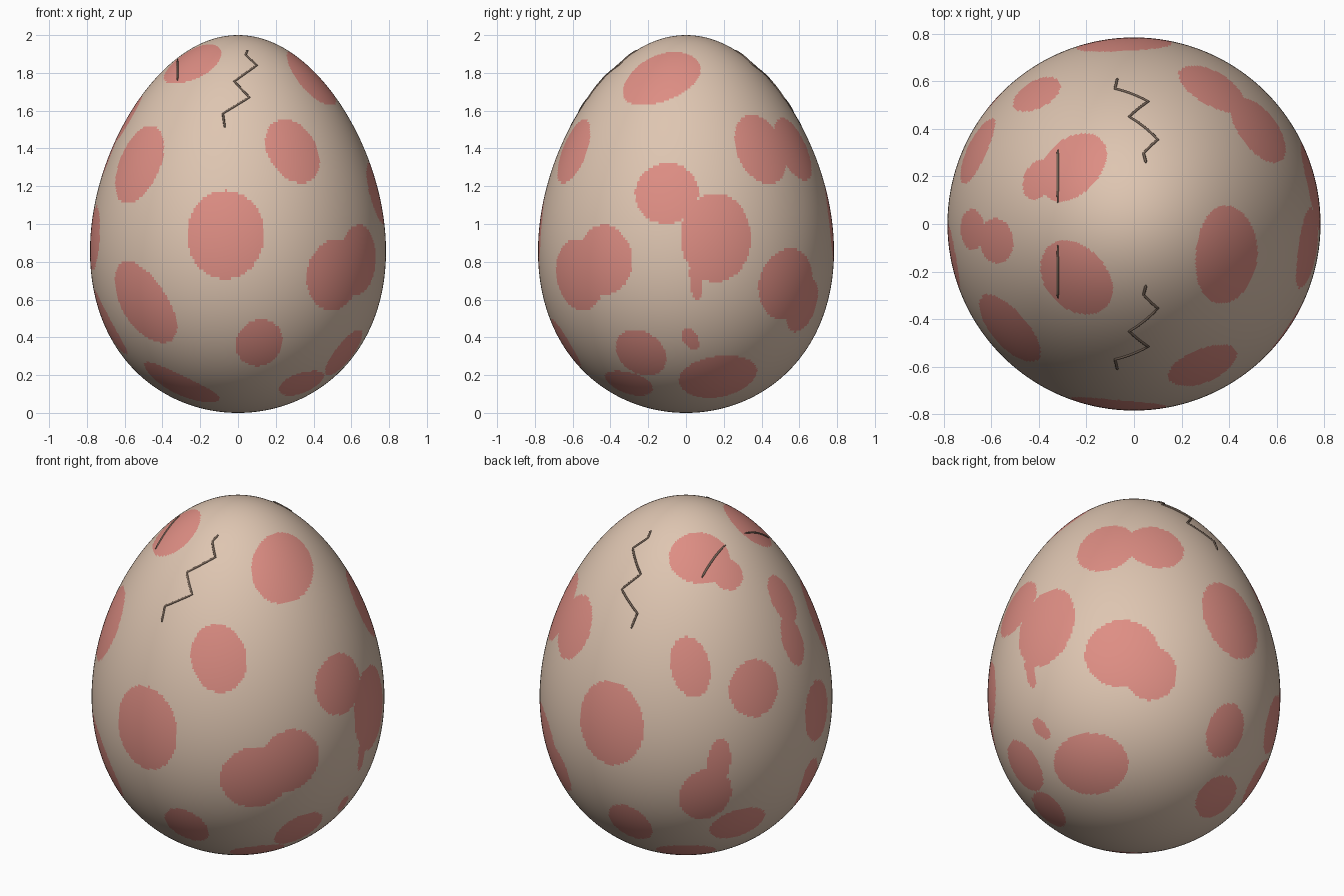
import bpy
import bmesh
from math import acos, cos, sin, sqrt, radians
from mathutils import Vector

WIDTH, TAPER = 0.775, 0.15

cube = bpy.data.objects.get("Cube")
if cube:
    bpy.data.objects.remove(cube, do_unlink=True)


def make_material(name, rgb):
    material = bpy.data.materials.new(name)
    material.use_nodes = True
    colour = (*rgb, 1.0)
    material.diffuse_color = colour
    shader = material.node_tree.nodes["Principled BSDF"]
    shader.inputs["Base Color"].default_value = colour
    shader.inputs["Roughness"].default_value = 0.7
    return material


shell_cream = make_material("shell cream", (0.73, 0.56, 0.44))
spot_pink = make_material("spot pink", (0.73, 0.27, 0.23))
crack_brown = make_material("crack brown", (0.17, 0.12, 0.09))


def egg_radius(z):
    """Horizontal radius of the egg at a height."""
    u = z - 1
    return WIDTH * sqrt(max(0, 1 - u * u)) * (1 - TAPER * u)


def egg_point(azimuth, polar):
    """Point on the egg surface; azimuth runs from +x towards +y."""
    radius = WIDTH * sin(polar) * (1 - TAPER * cos(polar))
    return Vector((radius * cos(azimuth), radius * sin(azimuth), 1 + cos(polar)))


# Spots: azimuth in degrees, height, half width, half height, lean in degrees
front_spots = [
    (-95, .945, .205, .235, 0),
    (-64, 1.39, .15, .185, -15),
    (-140, 1.32, .175, .22, 5),
    (-48, .73, .19, .19, 0),
    (-34, .81, .17, .185, 0),
    (-133, .58, .165, .25, -35),
    (-80, .365, .125, .145, 0),
    (-134, .14, .12, .22, -42),
    (-42, .15, .15, .11, 0),
    (-23, .31, .14, .15, 0),
    (-137, 1.86, .175, .165, 0),
    (-19, 1.785, .175, .22, 50),
]
right_spots = [
    (-8, 1.165, .17, .165, 0),
    (12, .93, .19, .235, 0),
    (4, .71, .035, .12, -5),
    (2, .39, .04, .07, -25),
    (21, .175, .215, .175, 0),
    (45, .68, .2, .19, 0),
    (57, .57, .14, .15, 0),
    (37, 1.4, .16, .2, 0),
    (60, 1.4, .155, .18, 0),
]
back_spots = [
    (93, 1, .2, .235, 0),
    (98, .38, .125, .15, 0),
    (125, .15, .16, .13, 0),
    (133, .62, .14, .17, 10),
    (138, .82, .065, .14, 5),
    (150, .38, .16, .13, 0),
    (127, 1.35, .105, .165, -12),
    (137, 1.845, .165, .15, 0),
    (155, 1.76, .09, .09, 0),
]
left_spots = [
    (155, 1.2, .15, .155, 0),
    (182, 1.36, .085, .14, 0),
    (187, 1.56, .095, .14, 0),
    (-170, .925, .14, .17, 0),
    (-168, .47, .1, .2, -25),
]

# Egg shell: a fine sphere, narrowed towards the top
bm = bmesh.new()
bmesh.ops.create_uvsphere(bm, u_segments=400, v_segments=220, radius=1)
for v in bm.verts:
    scale = WIDTH * (1 - TAPER * v.co.z)
    v.co = (v.co.x * scale, v.co.y * scale, v.co.z + 1)

# Painted spots: faces inside an ellipse laid on the surface
centres = [(f, f.calc_center_median()) for f in bm.faces]
for degrees, height, half_w, half_h, lean in front_spots + right_spots + back_spots + left_spots:
    azimuth, polar = radians(degrees), acos(height - 1)
    middle = egg_point(azimuth, polar)
    east = Vector((-sin(azimuth), cos(azimuth), 0))
    north = (egg_point(azimuth, polar - 0.01) - middle).normalized()
    normal = east.cross(north)
    turn = radians(lean)
    across = (east * cos(turn) - north * sin(turn)) / half_w
    along = (east * sin(turn) + north * cos(turn)) / half_h
    reach = max(half_w, half_h) + 0.05
    for face, centre in centres:
        if abs(centre.z - height) > reach:
            continue
        offset = centre - middle
        if offset.dot(normal) < -0.2:
            continue
        if offset.dot(across) ** 2 + offset.dot(along) ** 2 < 1:
            face.material_index = 1

for face in bm.faces:
    face.smooth = True
mesh = bpy.data.meshes.new("egg_shell")
bm.to_mesh(mesh)
bm.free()
mesh.materials.append(shell_cream)
mesh.materials.append(spot_pink)
egg_shell = bpy.data.objects.new("egg_shell", mesh)
bpy.context.collection.objects.link(egg_shell)


def add_crack(name, corners, side, steps=8):
    """Thin line following the surface through (x, z) corners."""
    path = []
    for (x0, z0), (x1, z1) in zip(corners, corners[1:]):
        for i in range(steps):
            t = i / steps
            path.append((x0 + (x1 - x0) * t, z0 + (z1 - z0) * t))
    path.append(corners[-1])
    curve = bpy.data.curves.new(name, "CURVE")
    curve.dimensions = "3D"
    curve.bevel_depth = 0.006
    curve.bevel_resolution = 1
    curve.use_fill_caps = True
    line = curve.splines.new("POLY")
    line.points.add(len(path) - 1)
    for i, (point, (x, z)) in enumerate(zip(line.points, path)):
        y = side * sqrt(max(0, egg_radius(z) ** 2 - x * x))
        point.co = (x, y, z, 1)
        point.radius = 0.5 if i in (0, len(path) - 1) else 1
    curve.materials.append(crack_brown)
    bpy.context.collection.objects.link(bpy.data.objects.new(name, curve))


# Zigzag crack and short slit, repeated front and back
zigzag = [(.05, 1.92), (.04, 1.895), (.1, 1.84), (-.02, 1.755),
          (.06, 1.67), (-.08, 1.585), (-.07, 1.51)]
slit = [(-.32, 1.76), (-.32, 1.87)]
for label, side in (("front", -1), ("back", 1)):
    add_crack(label + "_zigzag_crack", zigzag, side)
    add_crack(label + "_slit", slit, side)
